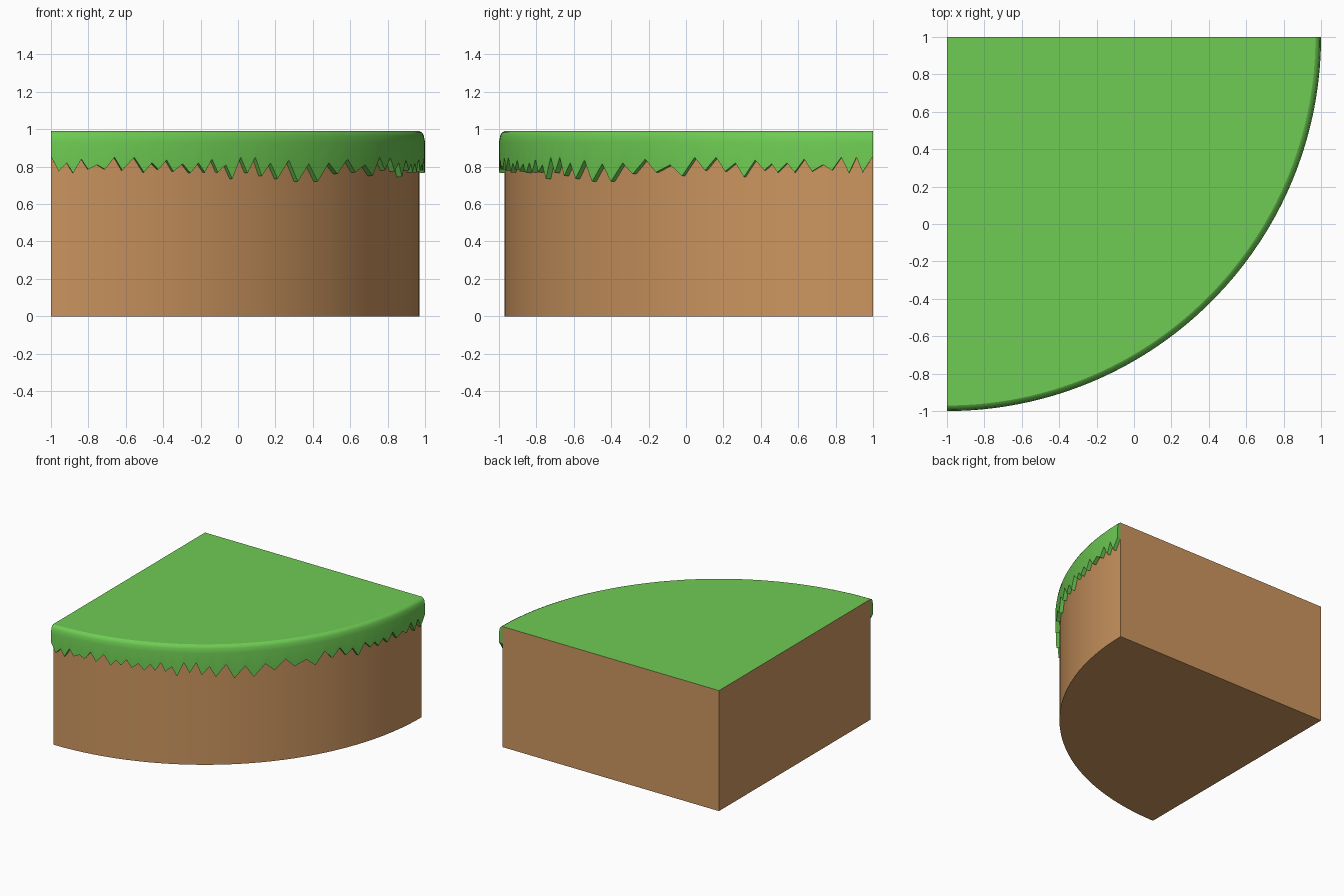
import bpy, bmesh, math

if "Cube" in bpy.data.objects:
    bpy.data.objects.remove(bpy.data.objects["Cube"])

TOP = 0.99
CORNER = (-1.0, 1.0)   # centre of the quarter disc
R_DIRT = 1.97


def material(name, rgb):
    m = bpy.data.materials.new(name)
    m.diffuse_color = (*rgb, 1)
    m.use_nodes = True
    m.node_tree.nodes["Principled BSDF"].inputs["Base Color"].default_value = m.diffuse_color
    return m


def arc_point(deg, r, z):
    a = math.radians(deg)
    return (CORNER[0] + r * math.sin(a), CORNER[1] - r * math.cos(a), z)


def finish(bm, name, mat):
    # sharp edges by angle, then make the object
    bm.normal_update()
    for e in bm.edges:
        if len(e.link_faces) == 2:
            e.smooth = e.calc_face_angle() < math.radians(35)
    me = bpy.data.meshes.new(name)
    bm.to_mesh(me)
    bm.free()
    me.materials.append(mat)
    ob = bpy.data.objects.new(name, me)
    bpy.context.collection.objects.link(ob)
    return ob


brown = material("dirt brown", (0.61, 0.305, 0.117))
green = material("grass green", (0.156, 0.60, 0.087))

# Dirt: quarter cylinder, open under the grass
bm = bmesh.new()
N = 36
rings = []
for z in (0, TOP):
    ring = [bm.verts.new((*CORNER, z))]
    ring += [bm.verts.new(arc_point(90 * i / N, R_DIRT, z)) for i in range(N + 1)]
    rings.append(ring)
low, high = rings
count = len(low)
for i in range(count):
    j = (i + 1) % count
    f = bm.faces.new((low[i], low[j], high[j], high[i]))
    f.smooth = 0 < i < count - 1
bm.faces.new(low[::-1])
finish(bm, "dirt_block", brown)

# Grass fringe: blade tips as (angle, height), with notches between them
tips = [(1.2, .775), (3.4, .765), (5.7, .785), (8.3, .785), (11, .78), (14.4, .77),
        (16.7, .785), (19.1, .775), (21.9, .765), (24.3, .77), (26.5, .77), (29, .735),
        (31.7, .765), (34.3, .75), (37.3, .735), (41.3, .72), (45.5, .72), (50, .76),
        (54.5, .77), (59.3, .75), (63.3, .78), (66.7, .775), (69.8, .745), (73.1, .78),
        (75.2, .77), (77.9, .77), (80.6, .775), (83.7, .78), (86.3, .765), (88.4, .77)]
notches = [.82, .84, .81, .85, .85, .82, .835, .815]
edge = [(0, .855)]
for i, tip in enumerate(tips):
    nxt = tips[i + 1][0] if i + 1 < len(tips) else None
    edge.append(tip)
    if nxt:
        edge.append((tip[0] + 0.55 * (nxt - tip[0]), notches[i % len(notches)]))
edge.append((90, .855))

# Grass: flat top, rounded lip and hanging fringe
bm = bmesh.new()
lip = [(1.97, TOP), (1.984, .983), (1.994, .965), (2.0, .93)]
cols = []
for deg, z in edge:
    cols.append([bm.verts.new(arc_point(deg, r, h))
                 for r, h in lip + [(2.0, z), (R_DIRT - 0.004, z)]])
for a, b in zip(cols, cols[1:]):
    for j in range(len(a) - 1):
        f = bm.faces.new((a[j + 1], b[j + 1], b[j], a[j]))
        f.smooth = True
bm.faces.new([bm.verts.new((*CORNER, TOP))] + [c[0] for c in cols])
bm.faces.new(cols[0][::-1])
bm.faces.new(cols[-1])
finish(bm, "grass_cover", green)
